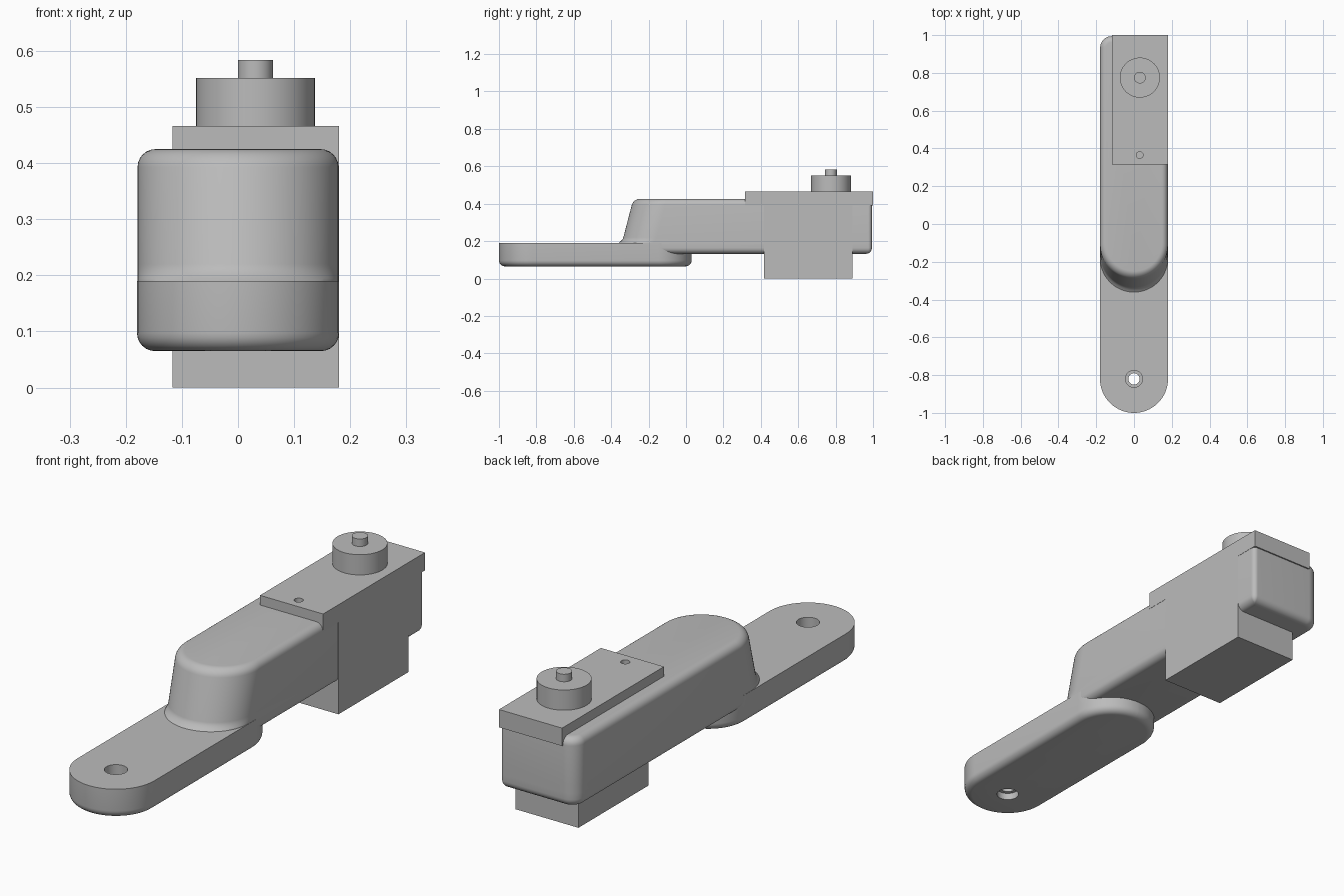
import bpy, bmesh, math
from mathutils import Matrix, Vector

cube = bpy.data.objects.get("Cube")
if cube:
    bpy.data.objects.remove(cube)

grey = bpy.data.materials.new("plain grey")
grey.use_nodes = True
COLOUR = (0.5, 0.5, 0.5, 1)
grey.diffuse_color = COLOUR
grey.node_tree.nodes["Principled BSDF"].inputs["Base Color"].default_value = COLOUR


def finish(bm, name):
    bmesh.ops.recalc_face_normals(bm, faces=bm.faces)
    me = bpy.data.meshes.new(name)
    bm.to_mesh(me)
    bm.free()
    me.materials.append(grey)
    ob = bpy.data.objects.new(name, me)
    bpy.context.collection.objects.link(ob)
    return ob


def activate(ob):
    bpy.ops.object.select_all(action='DESELECT')
    ob.select_set(True)
    bpy.context.view_layer.objects.active = ob


def smooth(ob):
    activate(ob)
    bpy.ops.object.shade_smooth_by_angle(angle=math.radians(35))


def box(name, lo, hi):
    lo, hi = Vector(lo), Vector(hi)
    bm = bmesh.new()
    bmesh.ops.create_cube(bm, size=1, matrix=Matrix.Translation((lo + hi) / 2)
                          @ Matrix.Diagonal((*(hi - lo), 1)))
    return finish(bm, name)


def cylinder(name, x, y, r, z0, z1):
    bm = bmesh.new()
    bmesh.ops.create_cone(bm, cap_ends=True, segments=48, radius1=r, radius2=r, depth=z1 - z0,
                          matrix=Matrix.Translation((x, y, (z0 + z1) / 2)))
    return finish(bm, name)


def drill(ob, *hole):
    cutter = cylinder("hole_cutter", *hole)
    activate(ob)
    mod = ob.modifiers.new("hole", 'BOOLEAN')
    mod.operation, mod.solver, mod.object = 'DIFFERENCE', 'EXACT', cutter
    bpy.ops.object.modifier_apply(modifier=mod.name)
    bpy.data.objects.remove(cutter)


def arc(cx, cy, r, start, sweep, n):
    for i in range(n + 1):
        a = math.radians(start + sweep * i / n)
        yield cx + r * math.cos(a), cy + r * math.sin(a)


def outline(half, front, back, r_right, r_left, inset):
    """Round-nosed bar seen from above, with two rounded back corners."""
    pts = list(arc(0, front, half - inset, 180, 180, 40))
    for side, r, start in ((1, r_right, 0), (-1, r_left, 90)):
        k = max(r - inset, 0.002)
        pts += arc(side * (half - inset - k), back - inset - k, k, start, 90, 16)
    return pts


def loft(name, rings):
    """Skin a list of (z, outline) layers."""
    bm = bmesh.new()
    loops = [[bm.verts.new((x, y, z)) for x, y in pts] for z, pts in rings]
    n = len(loops[0])
    for a, b in zip(loops, loops[1:]):
        for i in range(n):
            j = (i + 1) % n
            bm.faces.new((a[i], a[j], b[j], b[i]))
    bm.faces.new(loops[0])
    bm.faces.new(loops[-1])
    bmesh.ops.remove_doubles(bm, verts=bm.verts, dist=0.00005)
    return finish(bm, name)


R = 0.032    # edge fillet
STEPS = [math.radians(15 * i) for i in range(7)]
FILLET = [(R * (1 - math.cos(a)), R * (1 - math.sin(a))) for a in STEPS]  # rise, inset

# Lower crank arm: stadium with rounded underside and a stepped bolt hole
layers = [(0.065 + rise, ins) for rise, ins in FILLET] + [(0.19, 0)]
lower = loft("lower_arm", [(z, outline(0.18, -0.82, 0.03, 0.179, 0.179, i)) for z, i in layers])
drill(lower, 0, -0.82, 0.03, 0, 0.3)
drill(lower, 0, -0.82, 0.045, 0.13, 0.3)
drill(lower, 0, -0.82, 0.045, 0, 0.095)
smooth(lower)


# Upper arm: leaning round nose with a flared foot, filleted top and bottom
def nose(z):
    flare = 0.018 * max(0, (0.22 - z) / 0.03) ** 2 if z > 0.19 else 0.018
    return -0.156 + 0.26 * (max(z, 0.19) - 0.22) - flare


layers = [(0.132 + rise, ins) for rise, ins in FILLET]
layers += [(0.19 + 0.005 * i, 0) for i in range(7)]
layers += [(0.425 - rise, ins) for rise, ins in reversed(FILLET)]
upper = loft("upper_arm", [(z, outline(0.179, nose(z), 0.994, 0.02, 0.06, i)) for z, i in layers])
smooth(upper)

# Motor: mounting flange, body, gearbox disc and shaft
flange = box("motor_flange", (-0.117, 0.315, 0.39), (0.18, 1, 0.466))
drill(flange, 0.03, 0.365, 0.018, 0.4, 0.5)
smooth(flange)
box("motor_body", (-0.117, 0.418, 0), (0.18, 0.89, 0.4))
smooth(cylinder("gearbox_disc", 0.031, 0.775, 0.106, 0.46, 0.552))
smooth(cylinder("output_shaft", 0.031, 0.775, 0.031, 0.55, 0.584))
